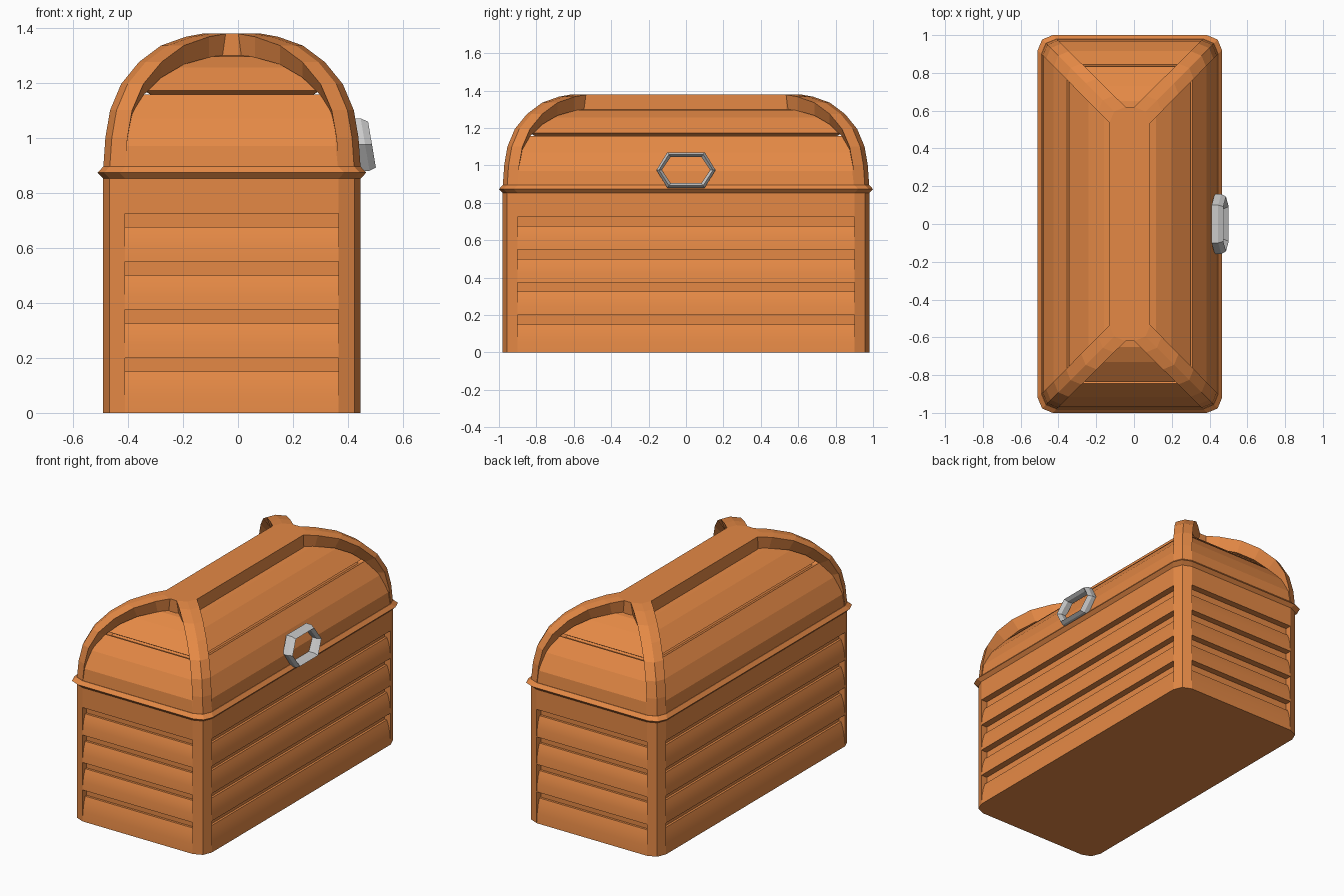
import bpy, bmesh
from math import sin, cos, radians, hypot
from mathutils import Matrix, Vector

if "Cube" in bpy.data.objects:
    bpy.data.objects.remove(bpy.data.objects["Cube"])

CX, HX, HY = -0.022, 0.468, 0.98      # body centre and half sizes
R, D = 0.08, 0.042                    # corner radius, plank depth

wood = bpy.data.materials.new("wood")
wood.diffuse_color = (0.78, 0.25, 0.06, 1)
wood.use_nodes = True
wood.node_tree.nodes["Principled BSDF"].inputs["Base Color"].default_value = wood.diffuse_color


def loft(name, rings, mat=wood, closed=False, smooth=False):
    """Skin equal-length rings; cap the ends unless the rings form a loop."""
    bm = bmesh.new()
    vs = [[bm.verts.new(p) for p in r] for r in rings]
    n = len(rings[0])
    pairs = list(zip(vs, vs[1:])) + ([(vs[-1], vs[0])] if closed else [])
    for a, b in pairs:
        for i in range(n):
            j = (i + 1) % n
            bm.faces.new((a[i], a[j], b[j], b[i]))
    if not closed:
        bm.faces.new(vs[0][::-1])
        bm.faces.new(vs[-1])
    bmesh.ops.recalc_face_normals(bm, faces=bm.faces)
    me = bpy.data.meshes.new(name)
    bm.to_mesh(me)
    bm.free()
    ob = bpy.data.objects.new(name, me)
    bpy.context.collection.objects.link(ob)
    if mat:
        me.materials.append(mat)
    if smooth:
        bpy.ops.object.select_all(action='DESELECT')
        bpy.context.view_layer.objects.active = ob
        ob.select_set(True)
        bpy.ops.object.shade_smooth_by_angle(angle=radians(30))
    return ob


def ring(inset, z, r=R):
    """Rectangle with two-segment corners."""
    x, y = HX - inset, HY - inset
    r = min(r, x * 0.95)
    pts = []
    for k, (sx, sy) in enumerate([(1, 1), (-1, 1), (-1, -1), (1, -1)]):
        for a in (0, 45, 90):
            t = radians(a + 90 * k)
            pts.append((CX + sx * (x - r) + r * cos(t), sy * (y - r) + r * sin(t), z))
    return pts


# body core
loft("body_core", [[(CX + sx * (HX - D), sy * (HY - D), z)
                    for sx, sy in ((-1, -1), (1, -1), (1, 1), (-1, 1))] for z in (0, 0.86)])

# bulging planks on all four sides, flat board under the rim
PLANKS = [(0, 0.15), (0.2, 0.325), (0.375, 0.5), (0.55, 0.675)]
for k, side in enumerate(("right", "back", "left", "front")):
    out, half = (HX, HY - R) if k % 2 == 0 else (HY, HX - R)
    rot = Matrix.Rotation(radians(90 * k), 3, 'Z')
    profiles = []
    for z0, z1 in PLANKS:
        h = z1 - z0
        profiles.append([(out - D - 0.01, z0), (out, z0), (out - 0.12 * D, z0 + 0.4 * h),
                         (out - 0.35 * D, z0 + 0.75 * h), (out - 0.65 * D, z1),
                         (out - D - 0.01, z1)])
    profiles.append([(out - D - 0.01, 0.725), (out, 0.725), (out, 0.86), (out - D - 0.01, 0.86)])
    for i, prof in enumerate(profiles):
        loft(f"{side}_plank_{i + 1}",
             [[rot @ Vector((v, u, z)) + Vector((CX, 0, 0)) for v, z in prof]
              for u in (-half, half)], smooth=True)

# rounded corner posts
CORNERS = [(sx, sy) for sx in (-1, 1) for sy in (-1, 1)]
m = R * (1 - cos(radians(45)))
for sx, sy in CORNERS:
    sec = [(R, 0), (m, m), (0, R), (R, R)]
    loft("corner_post", [[(CX + sx * (HX - a), sy * (HY - b), z) for a, b in sec]
                         for z in (0, 0.86)])

# rim between body and lid
loft("rim", [ring(0, 0.852), ring(-0.02, 0.873), ring(0, 0.895)])

# recessed lid panels with a groove between the boards (inset, height, corner radius)
VAULT = [(0.002, 0.885, 0.08), (0.011, 0.97, 0.08), (0.063, 1.07, 0.03), (0.135, 1.158, 0.01),
         (0.165, 1.145, 0.01), (0.175, 1.155, 0.01), (0.147, 1.172, 0.01),
         (0.25, 1.255, 0.01), (0.33, 1.295, 0.01), (0.42, 1.305, 0.01)]
loft("lid_panels", [ring(s, z, r) for s, z, r in VAULT])

# curved ribs running up the four lid corners
RIB = [(0.0, 0.885), (0.008, 1.0), (0.025, 1.1), (0.065, 1.195), (0.13, 1.275),
       (0.21, 1.335), (0.3, 1.367), (0.36, 1.378)]
W, T = 0.085, 0.078
for sx, sy in CORNERS:
    rings = []
    for i, (s, z) in enumerate(RIB):
        p, q = RIB[max(i - 1, 0)], RIB[min(i + 1, len(RIB) - 1)]
        ds, dz = q[0] - p[0], q[1] - p[1]
        length = hypot(ds, dz)
        ni, nz = T * dz / length, -T * ds / length
        w = R + (W - R) * s / 0.36
        b = s + 0.293 * w
        sec = [(s + w, s, z), (b, b, z), (s, s + w, z),
               (s + ni, s + w, z + nz), (s + w, s + ni, z + nz)]
        rings.append([(CX + sx * (HX - a), sy * (HY - c), h) for a, c, h in sec])
    loft("lid_rib", rings)

# flat ridge joining the ribs
loft("lid_ridge", [ring(0.36, 1.295, W), ring(0.36, 1.378, W)])

# six-sided handle tilted with the lid side
HEX = [(-0.158, 0), (-0.1, 0.095), (0.1, 0.095), (0.158, 0), (0.1, -0.095), (-0.1, -0.095)]
SEC = [(1, 0.427), (1, 0.462), (0.88, 0.487), (0.74, 0.465), (0.74, 0.427)]
loft("handle", [[(x - 0.17 * k * h, y * (k + (1 - k) * 0.3), 0.975 + h * k) for y, h in HEX]
                for k, x in SEC], mat=None, closed=True)
